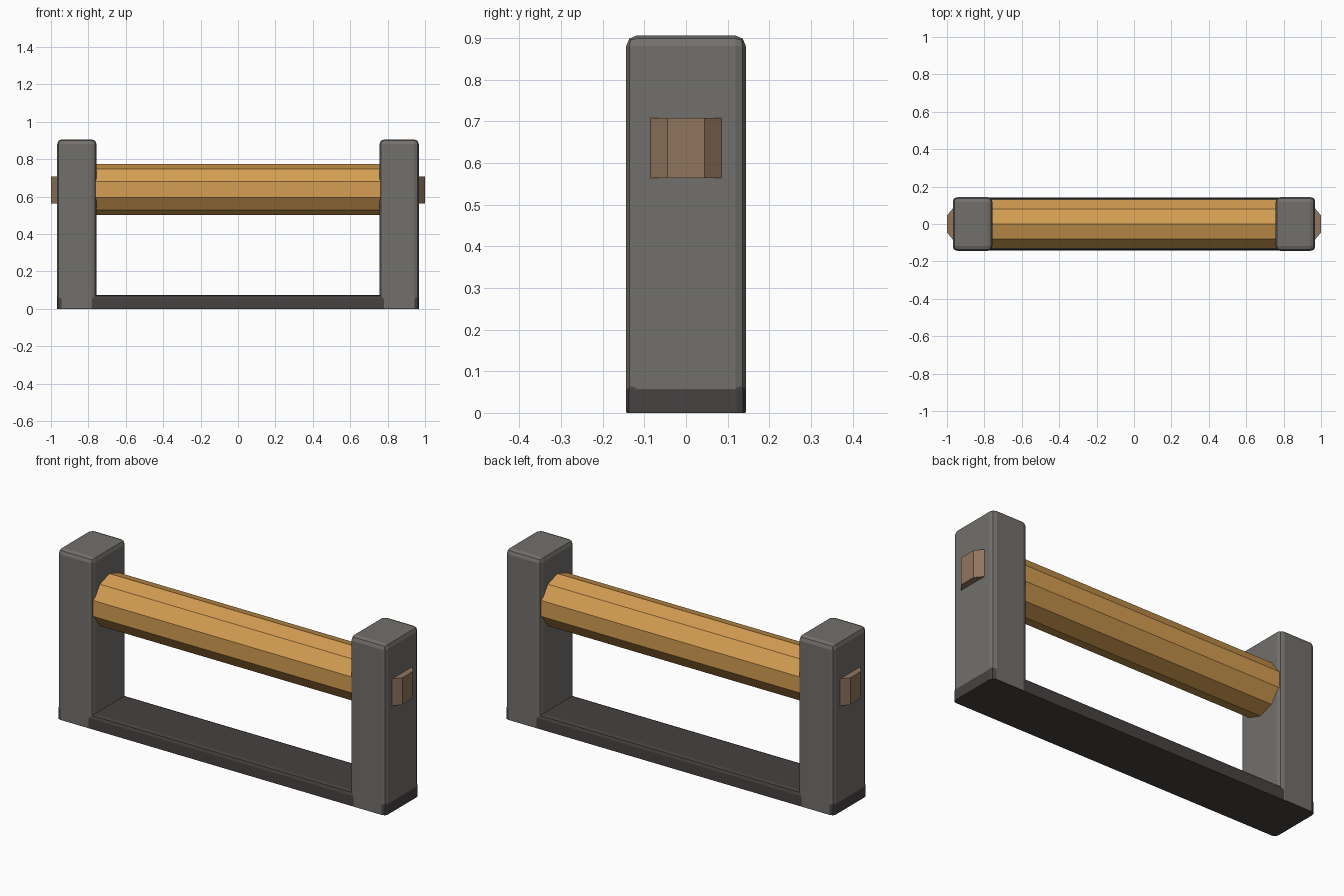
import bpy, bmesh, math

if "Cube" in bpy.data.objects:
    bpy.data.objects.remove(bpy.data.objects["Cube"])


def material(name, rgb):
    m = bpy.data.materials.new(name)
    m.diffuse_color = (*rgb, 1)
    m.use_nodes = True
    m.node_tree.nodes["Principled BSDF"].inputs["Base Color"].default_value = m.diffuse_color
    return m


STONE = material("grey stone", (0.170, 0.162, 0.150))
DARK = material("dark base", (0.061, 0.054, 0.053))
WOOD = material("golden wood", (0.658, 0.342, 0.084))
PEG = material("brown peg", (0.283, 0.181, 0.112))


def finish(bm, name, mat):
    bmesh.ops.recalc_face_normals(bm, faces=bm.faces)
    me = bpy.data.meshes.new(name)
    bm.to_mesh(me)
    bm.free()
    me.materials.append(mat)
    ob = bpy.data.objects.new(name, me)
    bpy.context.collection.objects.link(ob)
    return ob


def block(name, x0, x1, hy, z0, z1, bevel, mat):
    """Box rounded on every edge except around its underside."""
    bm = bmesh.new()
    bmesh.ops.create_cube(bm, size=1)
    for v in bm.verts:
        v.co = ((x0 + x1) / 2 + v.co.x * (x1 - x0), v.co.y * 2 * hy,
                (z0 + z1) / 2 + v.co.z * (z1 - z0))
    edges = [e for e in bm.edges if max(v.co.z for v in e.verts) > z0 + 1e-4]
    bmesh.ops.bevel(bm, geom=edges, offset=bevel, segments=2, profile=0.5,
                    affect='EDGES')
    return finish(bm, name, mat)


def prism(name, points, direction, mat):
    """Extrude a closed outline along a direction."""
    bm = bmesh.new()
    face = bm.faces.new([bm.verts.new(p) for p in points])
    ext = bmesh.ops.extrude_face_region(bm, geom=[face], use_keep_orig=True)
    verts = [g for g in ext["geom"] if isinstance(g, bmesh.types.BMVert)]
    bmesh.ops.translate(bm, verts=verts, vec=direction)
    return finish(bm, name, mat)


# Base slab
block("base", -0.968, 0.968, 0.1425, 0.0, 0.075, 0.02, DARK)

# Ten-sided roller, one corner pointing up
R, ZC = 0.137, 0.638
ring = [(-0.77, R * math.sin(i * math.tau / 10), ZC + R * math.cos(i * math.tau / 10))
        for i in range(10)]
prism("roller", ring, (1.54, 0, 0), WOOD)

for side, s in (("left", -1), ("right", 1)):
    # Upright post
    x0, x1 = sorted((s * 0.757, s * 0.967))
    block(side + "_post", x0, x1, 0.1435, 0.002, 0.906, 0.025, STONE)
    # Chamfered peg poking out of the post
    outline = [(0.93, -0.086), (0.966, -0.086), (1.0, -0.045),
               (1.0, 0.045), (0.966, 0.086), (0.93, 0.086)]
    prism(side + "_peg", [(s * x, y, 0.564) for x, y in outline], (0, 0, 0.144), PEG)
